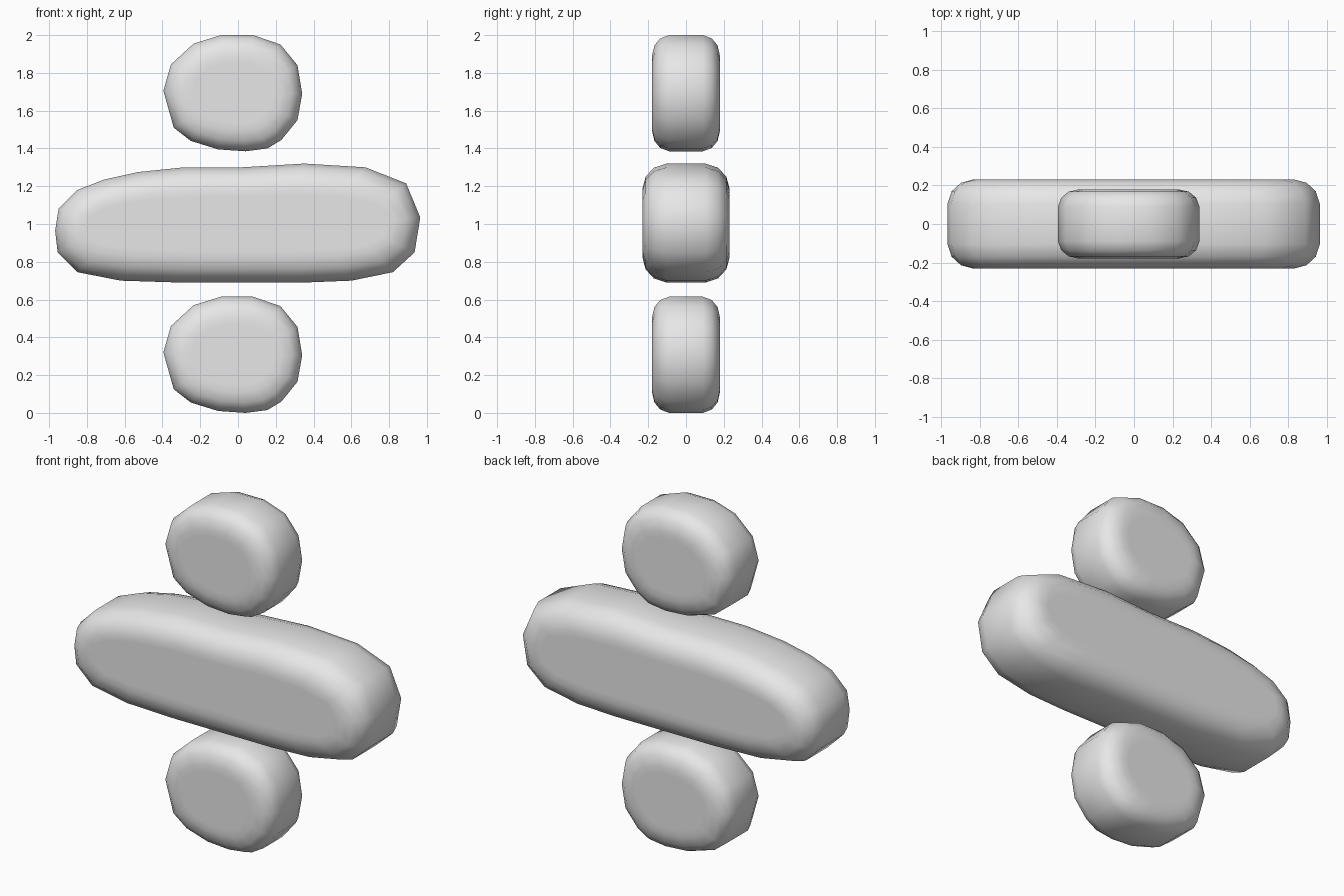
import bpy, bmesh

if "Cube" in bpy.data.objects:
    bpy.data.objects.remove(bpy.data.objects["Cube"])

grey = bpy.data.materials.new("light_grey")
grey.diffuse_color = (0.8, 0.8, 0.8, 1)
grey.use_nodes = True
grey.node_tree.nodes["Principled BSDF"].inputs["Base Color"].default_value = grey.diffuse_color

# outlines in the x-z plane
DOT = [(-0.09, 2.0), (0.08, 2.0), (0.225, 1.95), (0.315, 1.84), (0.34, 1.69),
       (0.315, 1.55), (0.23, 1.445), (0.155, 1.40), (0.04, 1.385), (-0.105, 1.395),
       (-0.25, 1.44), (-0.34, 1.51), (-0.395, 1.705), (-0.355, 1.845), (-0.235, 1.955)]
BAR = [(-0.95, 1.08), (-0.85, 1.18), (-0.71, 1.235), (-0.53, 1.275), (-0.285, 1.30),
       (0.02, 1.30), (0.35, 1.32), (0.675, 1.30), (0.89, 1.215), (0.965, 1.035),
       (0.935, 0.85), (0.82, 0.745), (0.60, 0.70), (0.35, 0.69), (-0.305, 0.69),
       (-0.62, 0.70), (-0.85, 0.745), (-0.955, 0.85), (-0.968, 0.965)]


def pillow(name, outline, half, rim, dz=0.0):
    """Outline thickened along y with rounded rims; rim = (depth fraction, inset)."""
    xs, zs = zip(*outline)
    cx, cz = (max(xs) + min(xs)) / 2, (max(zs) + min(zs)) / 2
    hx, hz = (max(xs) - min(xs)) / 2, (max(zs) - min(zs)) / 2
    layers = [(-f, d) for f, d in reversed(rim)] + list(rim)
    bm = bmesh.new()
    rings = []
    for f, d in layers:
        sx, sz = 1 - d / hx, 1 - d / hz
        rings.append([bm.verts.new((cx + (x - cx) * sx, f * half,
                                    cz + (z - cz) * sz + dz)) for x, z in outline])
    n = len(outline)
    for a, b in zip(rings, rings[1:]):
        for i in range(n):
            j = (i + 1) % n
            bm.faces.new((a[i], a[j], b[j], b[i]))
    bm.faces.new(rings[0])
    bm.faces.new(rings[-1])
    bmesh.ops.recalc_face_normals(bm, faces=bm.faces)
    for face in bm.faces:
        face.smooth = True
    mesh = bpy.data.meshes.new(name)
    bm.to_mesh(mesh)
    bm.free()
    mesh.materials.append(grey)
    obj = bpy.data.objects.new(name, mesh)
    bpy.context.collection.objects.link(obj)


# two dots above and below a thicker bar
dot_rim = [(0.5, 0.0), (0.76, 0.018), (0.93, 0.055), (1.0, 0.11), (1.0, 0.15)]
bar_rim = [(0.45, 0.0), (0.74, 0.022), (0.93, 0.07), (1.0, 0.13), (1.0, 0.17)]
pillow("upper_dot", DOT, 0.18, dot_rim)
pillow("lower_dot", DOT, 0.18, dot_rim, -1.385)
pillow("middle_bar", BAR, 0.23, bar_rim)
